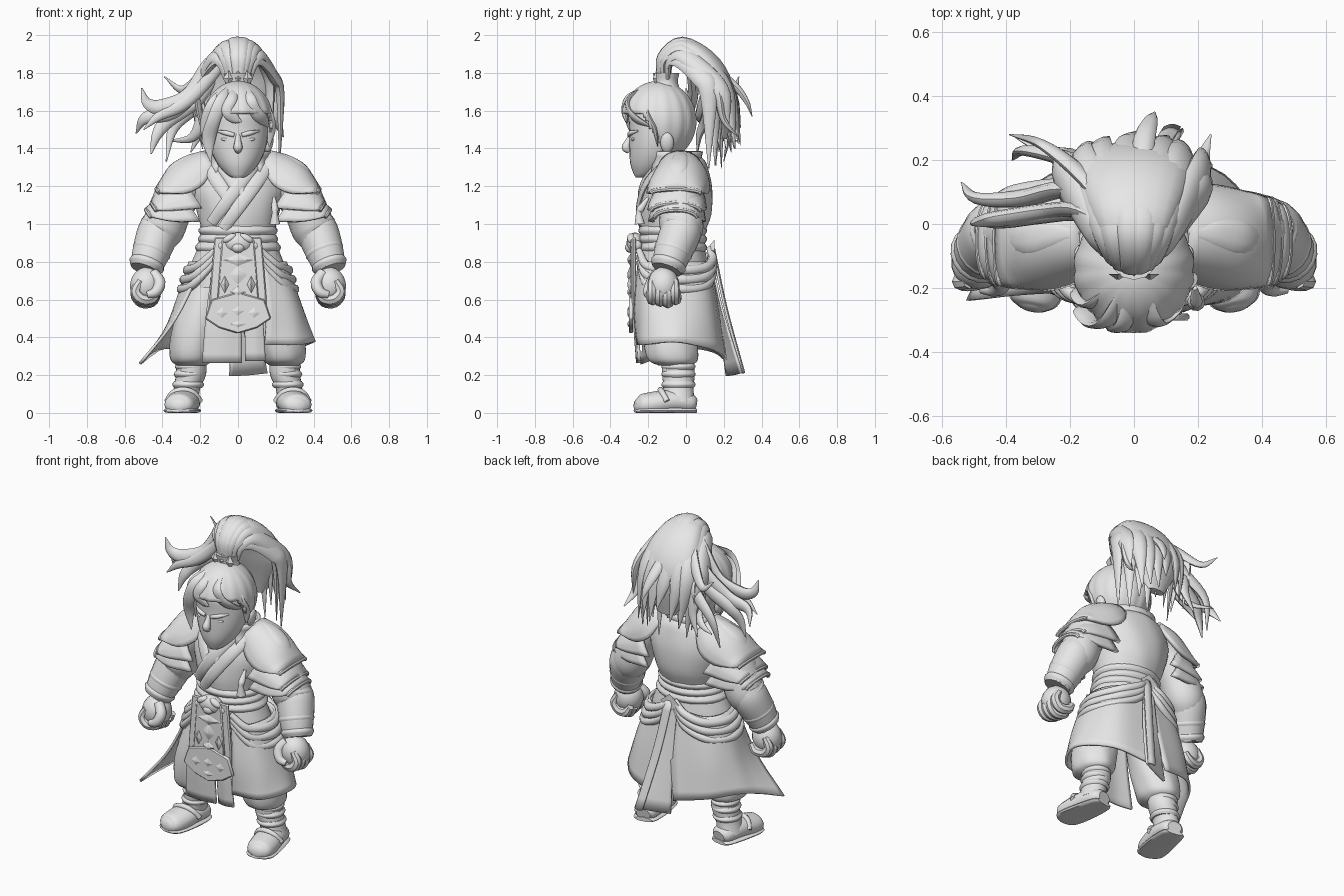
import bpy, bmesh, math, random
from mathutils import Vector, Matrix

random.seed(4)
clay = bpy.data.materials.new("light grey")
clay.diffuse_color = (0.8, 0.8, 0.8, 1)


def finish(name, bm, thick=0.0):
    bmesh.ops.recalc_face_normals(bm, faces=bm.faces)
    me = bpy.data.meshes.new(name)
    bm.to_mesh(me)
    bm.free()
    me.materials.append(clay)
    ob = bpy.data.objects.new(name, me)
    bpy.context.collection.objects.link(ob)
    if thick:
        m = ob.modifiers.new("thickness", 'SOLIDIFY')
        m.thickness, m.offset = thick, 0
    return ob


def spline(pts, k):
    """Catmull-Rom through points of any dimension"""
    P = [Vector(p) for p in pts]
    P = [P[0] * 2 - P[1]] + P + [P[-1] * 2 - P[-2]]
    out = []
    for i in range(1, len(P) - 2):
        a, b, c, d = P[i - 1:i + 3]
        for j in range(k):
            t = j / k
            out.append((b * 2 + (c - a) * t + (a * 2 - b * 5 + c * 4 - d) * t * t
                        + (b * 3 - a - c * 3 + d) * t ** 3) * 0.5)
    return out + [P[-2]]


def skin(name, rows, closed, thick=0.0, ground=False):
    bm = bmesh.new()
    V = [[bm.verts.new((p[0], p[1], max(p[2], 0) if ground else p[2])) for p in r] for r in rows]
    n = len(V[0])
    for a, b in zip(V, V[1:]):
        for i in range(n if closed else n - 1):
            j = (i + 1) % n
            bm.faces.new((a[i], a[j], b[j], b[i]))
    if closed:
        bm.faces.new(V[0])
        bm.faces.new(V[-1])
    return finish(name, bm, thick)


def loft(name, rings, k=4, n=28, fold=0.0, waves=9):
    """rings of (x, y, z, rx, ry)"""
    rows = []
    for x, y, z, rx, ry in spline(rings, k):
        row = []
        for i in range(n):
            a = math.tau * i / n
            f = 1 + fold * math.sin(a * waves + z * 14)
            row.append((x + rx * f * math.cos(a), y + ry * f * math.sin(a), z))
        rows.append(row)
    return skin(name, rows, True)


def tube(name, pts, radii, flat=1.0, n=10, k=4, ref=(0, -1, 0), ground=False):
    S = spline([tuple(p) + (r,) for p, r in zip(pts, radii)], k)
    C = [Vector(s[:3]) for s in S]
    up, rows = Vector(ref), []
    for i, c in enumerate(C):
        t = (C[min(i + 1, len(C) - 1)] - C[max(i - 1, 0)]).normalized()
        up = (up - t * up.dot(t)).normalized()
        side, r = t.cross(up), max(S[i][3], 0.002)
        rows.append([c + side * r * math.cos(math.tau * j / n) + up * r * flat * math.sin(math.tau * j / n)
                     for j in range(n)])
    return skin(name, rows, True, ground=ground)


def cloth(name, rows, thick=0.015, k=5):
    """smooth sheet through rows of points"""
    R = [spline(r, k) for r in rows]
    cols = [spline(c, k) for c in zip(*R)]
    return skin(name, list(zip(*cols)), False, thick)


def ball(name, loc, size, rot=0.0, n=18):
    bm = bmesh.new()
    M = Matrix.Translation(loc) @ Matrix.Rotation(rot, 4, 'Y') @ Matrix.Diagonal((*size, 1))
    bmesh.ops.create_uvsphere(bm, u_segments=n, v_segments=n // 2 + 1, radius=1, matrix=M)
    return finish(name, bm)


def plate(name, outline, y, depth):
    """front-facing plate from an x-z outline"""
    bm = bmesh.new()
    f = bm.faces.new([bm.verts.new((x, y, z)) for x, z in outline])
    g = bmesh.ops.extrude_face_region(bm, geom=[f])
    bmesh.ops.translate(bm, vec=(0, -depth, 0), verts=[v for v in g['geom'] if isinstance(v, bmesh.types.BMVert)])
    bmesh.ops.bevel(bm, geom=bm.edges[:], offset=0.006, segments=1, affect='EDGES')
    return finish(name, bm)


def gem(name, x, y, z, w, h, deep=.45):
    bm = bmesh.new()
    M = Matrix.Translation((x, y, z)) @ Matrix.Diagonal((w, deep, h, 1)) @ Matrix.Rotation(math.pi / 2, 4, 'X')
    bmesh.ops.create_cone(bm, cap_ends=True, segments=4, radius1=1, radius2=0.15, depth=0.04, matrix=M)
    return finish(name, bm)


def mx(pts, s):
    return [(p[0] * s,) + tuple(p[1:]) for p in pts]


# torso
TORSO = [(0, -.07, .66, .275, .19), (0, -.07, .78, .25, .185), (0, -.07, .93, .195, .165), (0, -.055, 1.05, .215, .19),
         (0, -.045, 1.18, .25, .185), (0, -.035, 1.28, .23, .155), (0, -.035, 1.34, .17, .13), (0, -.05, 1.385, .08, .08)]
loft("robe_body", TORSO, fold=.008, n=40)


def chest(x, z, gap=0.003):
    for a, b in zip(TORSO, TORSO[1:]):
        if a[2] <= z <= b[2]:
            y, rx, ry = [a[i] + (b[i] - a[i]) * (z - a[2]) / (b[2] - a[2]) for i in (1, 3, 4)]
            return (x, y - ry * math.sqrt(max(0, 1 - (x / rx) ** 2)) - gap, z)


for i, s in enumerate((-1, 1)):
    for j, off in enumerate((0, .06)):
        path = [chest(s * (.1 + off - t * (.24 if i else .13)), 1.335 - off * .5 - t * (.33 if i else .2), .004 + .006 * i)
                for t in (0, .25, .5, .75, 1)]
        tube("robe_lapel", path, [.03, .036, .036, .034, .03], .35)
loft("neck", [(0, -.1, 1.2, .08, .08), (0, -.12, 1.36, .075, .08)])
arc = [math.radians(-50 + 28 * i) for i in range(11)]
cloth("collar", [[(r * math.cos(a), -.065 + r * .88 * math.sin(a), z) for a in arc]
                 for r, z in ((.17, 1.27), (.155, 1.33), (.165, 1.385))], .02, 2)

# waist sash and hip drapes
for z, r in ((.965, .2), (.92, .203), (.875, .218)):
    loft("waist_sash", [(0, -.07, z - .03, r - .01, .165), (0, -.07, z, r + .01, .182), (0, -.07, z + .03, r - .01, .165)])
for s in (1, -1):
    for d, r in ((0, .024), (.05, .024), (.1, .022)):
        w = .25 + d * .35
        tube("hip_drape", mx([(.12, -.25, .86 - d * .6), (w * .85, -.2, .775 - d), (w + .015, -.05, .755 - d),
                              (w * .8, .09, .765 - d), (.09, .14, .81 - d * .8), (.01, .125, .87 - d * .4)], s),
             [r * .7, r, r * 1.15, r * 1.1, r, r * .7], k=6)

# coat skirt, slit at the back and open at the front
cloth("coat_skirt_right", [
    [(.13, -.25, .8), (.22, -.19, .8), (.25, -.03, .8), (.18, .09, .8), (.01, .12, .82)],
    [(.15, -.27, .55), (.3, -.2, .55), (.335, -.03, .55), (.24, .13, .55), (.015, .17, .55)],
    [(.14, -.255, .36), (.32, -.22, .36), (.405, -.05, .375), (.28, .15, .33), (.06, .21, .28)]])
cloth("coat_skirt_left", [
    [(-.18, -.21, .8), (-.24, -.12, .8), (-.25, 0, .8), (-.18, .09, .8), (-.01, .12, .82)],
    [(-.33, -.22, .5), (-.345, -.1, .52), (-.33, .02, .54), (-.23, .13, .55), (-.015, .17, .55)],
    [(-.52, -.24, .26), (-.455, -.1, .31), (-.39, .03, .34), (-.26, .15, .32), (-.06, .21, .28)]])
for x0, x1, zb in ((-.19, .02, .265), (.04, .145, .275)):
    cloth("front_flap", [[(x0 * f, y, z), ((x0 + x1) / 2 * f, y - .012, z), (x1 * f, y, z)]
                         for f, y, z in ((.75, -.25, .72), (.9, -.26, .5), (1, -.245, zb))])
cloth("back_tail", [[(x - w, y - e, z), (x, y, z + .005), (x + w, y + e, z + e * .4)] for x, w, y, z, e in
                    ((0, .03, .125, .86, 0), (.03, .06, .18, .55, .01), (.055, .1, .255, .195, .04))], .012)
cloth("back_ribbon", [[(x - .025, y, z), (x, y + .008, z), (x + .025, y, z)] for x, y, z in
                      ((.02, .14, .87), (.06, .205, .56), (.12, .3, .21))], .012)
gem("back_knot", .01, .13, .86, .065, .055, 1)

# front tabard with buckle
plate("tabard_backing", [(-.125, .93), (.125, .93), (.15, .62), (.15, .5), (-.15, .5), (-.15, .62)], -.265, .02)
plate("tabard_panel", [(-.085, .92), (.085, .92), (.11, .6), (-.11, .6)], -.28, .015)
plate("tabard_badge", [(-.14, .6), (0, .64), (.14, .6), (.175, .5), (.1, .45), (0, .42), (-.1, .45), (-.175, .5)], -.28, .022)
for x, z, w, h in ((0, .54, .06, .045), (-.085, .53, .055, .05), (.085, .53, .055, .05), (0, .47, .07, .03),
                   (0, .73, .055, .055), (0, .81, .09, .035), (0, .64, .045, .035), (-.07, .68, .025, .05), (.07, .68, .025, .05)):
    gem("tabard_relief", x, -.302, z, w, h)
ball("buckle", (0, -.27, .9), (.08, .045, .055))
ball("buckle_snout", (0, -.295, .875), (.035, .028, .028))
for s in (1, -1):
    ball("buckle_brow", (s * .045, -.29, .925), (.04, .022, .02), s * .5)
    ball("buckle_cheek", (s * .085, -.262, .885), (.03, .03, .03))

# limbs and armour, one side then the other
for s in (1, -1):
    tube("sleeve", mx([(.2, -.035, 1.26), (.3, -.035, 1.18), (.36, -.03, 1.07), (.4, -.025, .97), (.43, -.045, .9)], s),
         [.08, .115, .115, .115, .09], n=20)
    tube("bracer", mx([(.405, -.02, 1.01), (.425, -.03, .95), (.46, -.07, .85), (.49, -.1, .76)], s),
         [.1, .11, .1, .083], n=18)
    for x, y, z, r in ((.41, -.025, .985, .104), (.458, -.068, .855, .098), (.483, -.093, .785, .09)):
        tube("bracer_band", mx([(x - .01, y + .01, z + .027), (x, y, z), (x + .01, y - .01, z - .027)], s),
             [r - .01, r + .006, r - .01], n=18)
    ball("fist", (s * .485, -.12, .675), (.088, .085, .098), s * -.2)
    for i in range(4):
        y, z = -.18 + .04 * i, .645 - .008 * (i % 3)
        tube("finger", mx([(.515, y, z + .055), (.542, y, z), (.51, y, z - .042), (.455, y + .01, z - .04), (.425, y + .01, z)], s),
             [.022, .028, .03, .028, .02], n=8)
    tube("thumb", mx([(.45, -.15, .74), (.415, -.18, .69), (.435, -.2, .64), (.48, -.2, .625)], s), [.03, .032, .028, .018])

    # layered shoulder plates: profile of (x, y, z, half depth, drop of the ends)
    for nm, prof in (("upper", [(.17, -.03, 1.38, .1, .07), (.27, -.03, 1.35, .145, .14), (.36, -.045, 1.29, .155, .13),
                                (.43, -.055, 1.185, .13, .02)]),
                     ("middle", [(.3, -.04, 1.25, .14, .17), (.41, -.05, 1.18, .145, .11), (.455, -.055, 1.11, .13, .04)]),
                     ("lower", [(.31, -.04, 1.18, .135, .17), (.42, -.05, 1.13, .14, .12), (.485, -.055, 1.075, .11, .04)])):
        rows = [mx([(x - d * .65 * (1 - math.cos(a)), y + h * math.sin(a), z - d * (1 - math.cos(a)))
                    for a in (-1.55, -1.1, -.55, 0, .55, 1.1, 1.55)], s) for x, y, z, h, d in prof]
        cloth("shoulder_plate_" + nm, rows, .022, 3)
        tube("shoulder_trim", rows[-1], [.013] * 7, n=8)
    tube("shoulder_ridge", mx([(.2, -.03, 1.378), (.27, -.03, 1.35), (.35, -.045, 1.3), (.41, -.05, 1.225)], s),
         [.02, .045, .05, .015], .3, ref=(0, 0, 1))

    # legs
    loft("trouser_leg", mx([(.245, -.06, .25, .075, .085), (.245, -.07, .28, .11, .13), (.235, -.08, .36, .125, .142),
                            (.205, -.09, .5, .13, .135), (.14, -.08, .72, .12, .12)], s), fold=.02, waves=7)
    loft("boot_shaft", mx([(.285, -.04, .06, .075, .085), (.27, -.04, .13, .07, .08), (.25, -.04, .2, .08, .086),
                           (.245, -.045, .27, .08, .085)], s))
    for z in (.15, .205, .245):
        x = .285 - z * .14
        loft("boot_band", mx([(x, -.04, z - .018, .074, .08), (x, -.04, z, .084, .091), (x, -.04, z + .018, .074, .08)], s))
    foot = mx([(.265, .05, .045), (.27, .02, .05), (.285, -.08, .06), (.305, -.19, .045), (.315, -.245, .045), (.32, -.27, .05)], s)
    tube("boot_foot", foot, [.045, .07, .085, .085, .07, .03], .75, 16, ref=(0, 0, 1), ground=True)
    tube("boot_sole", [(x, y, .012) for x, y, z in foot], [.055, .075, .088, .09, .075, .035], .25, 16, ref=(0, 0, 1), ground=True)
    tube("boot_strap", mx([(.2, -.1, .06), (.235, -.125, .105), (.29, -.135, .122), (.345, -.125, .105), (.375, -.1, .06)], s),
         [.016] * 5)

# chest tassel
tube("tassel", [(.19, -.2, 1.14), (.195, -.24, 1.08), (.195, -.25, 1.06), (.195, -.245, 1.0)], [.008, .02, .015, .028])

# head and face
loft("face", [(0, -.235, 1.245, .03, .03), (0, -.215, 1.265, .062, .062), (0, -.18, 1.32, .11, .115),
              (0, -.16, 1.4, .146, .14), (0, -.15, 1.5, .16, .15), (0, -.15, 1.6, .15, .15), (0, -.15, 1.69, .09, .09)])
tube("nose", [(0, -.29, 1.475), (0, -.304, 1.44), (0, -.318, 1.405), (0, -.298, 1.385)], [.012, .017, .024, .015])
ball("upper_lip", (0, -.283, 1.343), (.032, .014, .008))
ball("lower_lip", (0, -.278, 1.325), (.026, .014, .009))
ball("chin", (0, -.25, 1.275), (.04, .028, .025))
for s in (1, -1):
    tube("eyebrow", mx([(.02, -.3, 1.47), (.065, -.292, 1.482), (.115, -.253, 1.493)], s), [.011, .013, .004])
    ball("eye", (s * .062, -.276, 1.447), (.028, .014, .01), s * -.12)
    ball("ear", (s * .165, -.1, 1.43), (.022, .036, .055), s * .2)

# swept hair over the skull
bm = bmesh.new()
bmesh.ops.create_uvsphere(bm, u_segments=72, v_segments=32, radius=1)
for v in bm.verts:
    f = 1 + .035 * (abs(math.sin(8 * math.atan2(v.co.y, v.co.x))) - .5) * math.sqrt(max(0, 1 - v.co.z ** 2))
    v.co = Vector((v.co.x * .18 * f, -.145 + v.co.y * .193 * f, 1.545 + v.co.z * .205))
cut = []
for f in bm.faces:
    c = f.calc_center_median()
    if c.z < 1.38 + .2 * min(1, max(0, (-.1 - c.y) / .13)):
        cut.append(f)
bmesh.ops.delete(bm, geom=cut, context='FACES')
finish("hair_cap", bm, .015)
for pts, r in (([(-.03, -.2, 1.73), (-.08, -.3, 1.66), (-.125, -.31, 1.56), (-.155, -.27, 1.45), (-.145, -.26, 1.33)], .036),
               ([(-.07, -.2, 1.71), (-.13, -.25, 1.63), (-.165, -.22, 1.52), (-.165, -.19, 1.38)], .036),
               ([(-.01, -.2, 1.735), (-.03, -.31, 1.67), (-.06, -.33, 1.6), (-.02, -.318, 1.56), (.02, -.315, 1.54)], .028),
               ([(.03, -.2, 1.73), (.06, -.3, 1.665), (.09, -.3, 1.6), (.13, -.255, 1.55), (.165, -.17, 1.51)], .032),
               ([(.1, -.2, 1.68), (.155, -.2, 1.58), (.17, -.165, 1.5), (.165, -.15, 1.41)], .03)):
    tube("front_lock", pts, [r * .5] + [r] * (len(pts) - 2) + [.003], .4, k=5)

# hair tie and ponytail
loft("hair_tie", [(0, -.105, 1.7, .09, .08), (0, -.105, 1.75, .068, .062), (0, -.105, 1.8, .075, .07)], n=12)
for x in (-.05, 0, .05):
    gem("tie_point", x, -.165, 1.77, .03, .045)
tube("ponytail_core", [(0, -.11, 1.77), (0, -.1, 1.87), (0, .0, 1.93), (0, .12, 1.83), (0, .18, 1.67), (0, .19, 1.45)],
     [.06, .085, .115, .165, .18, .06], .45, 18)
for layer in range(2):
    for i in range(8):
        a = (i - 3.5) / 3.5 + random.uniform(-.07, .07)
        b, q = a * a, random.uniform(-.04, .04)
        tube("ponytail_lock", [(.055 * a, -.145 + .05 * b, 1.77), (.08 * a, -.135 + .05 * b, 1.89 - .03 * b),
                               (.125 * a, -.02, 1.97 - .08 * b - layer * .03), (.19 * a, .14 - .03 * b - layer * .03, 1.87 - .09 * b),
                               (.225 * a, .25 - .06 * b - layer * .07, 1.68), (.2 * a + .02, .29 - .07 * b - layer * .1, 1.46 - layer * .1 + q * 2)],
             [.02, .036, .046, .058, .046, .003], .5, 10)
for pts, r in (([(-.03, -.04, 1.93), (-.15, .04, 1.84), (-.26, .04, 1.68), (-.4, .02, 1.62), (-.48, .01, 1.64), (-.51, 0, 1.72)], .042),
               ([(-.05, .02, 1.93), (-.17, .16, 1.8), (-.29, .25, 1.71), (-.39, .28, 1.78)], .035),
               ([(-.06, .06, 1.92), (-.2, .11, 1.74), (-.35, .08, 1.6), (-.49, .08, 1.56), (-.54, .13, 1.48)], .045),
               ([(-.08, .1, 1.86), (-.22, .12, 1.66), (-.37, .1, 1.55), (-.43, .07, 1.47), (-.46, .06, 1.37)], .04),
               ([(-.05, .0, 1.9), (-.18, .03, 1.74), (-.3, .02, 1.63), (-.42, .0, 1.57), (-.5, .0, 1.5)], .035),
               ([(-.08, .14, 1.82), (-.2, .2, 1.65), (-.34, .23, 1.51), (-.38, .2, 1.33)], .04),
               ([(-.1, .16, 1.8), (-.19, .2, 1.62), (-.2, .22, 1.5), (-.25, .24, 1.38)], .04),
               ([(-.08, .12, 1.8), (-.17, .16, 1.6), (-.24, .2, 1.46), (-.37, .27, 1.44)], .036),
               ([(.1, .12, 1.85), (.2, .17, 1.7), (.21, .2, 1.55), (.24, .28, 1.46)], .04),
               ([(.02, .08, 1.88), (.03, .25, 1.74), (.05, .32, 1.65), (.065, .35, 1.57)], .035)):
    tube("wind_lock", pts, [r * .8] + [r] * (len(pts) - 3) + [r * .7, .003], .6, 10, 5)

bpy.ops.object.select_all(action='SELECT')
bpy.context.view_layer.objects.active = bpy.data.objects["robe_body"]
bpy.ops.object.shade_smooth_by_angle(angle=math.radians(40))
